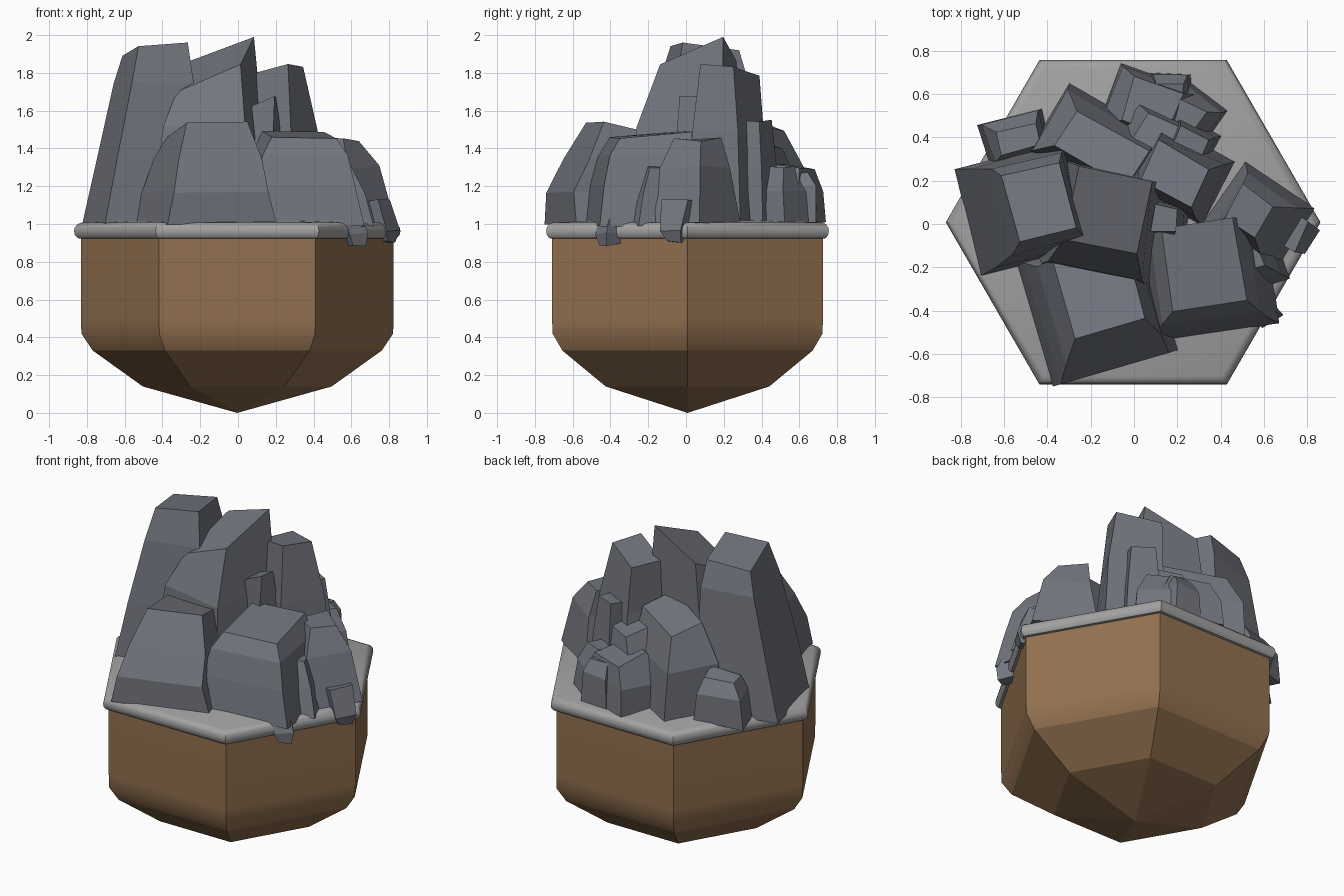
import bpy, bmesh, math, random
from mathutils import Vector, Matrix

if "Cube" in bpy.data.objects:
    bpy.data.objects.remove(bpy.data.objects["Cube"])

random.seed(4)


def material(name, rgb):
    m = bpy.data.materials.new(name)
    m.diffuse_color = (*rgb, 1)
    m.use_nodes = True
    m.node_tree.nodes["Principled BSDF"].inputs["Base Color"].default_value = m.diffuse_color
    return m


BROWN = material("earth", (0.29, 0.165, 0.08))
STONE = material("stone", (0.17, 0.18, 0.21))
GREY = material("rim_stone", (0.36, 0.36, 0.36))


def loft(name, rings, mat=None):
    """Skin a stack of rings; single-point rings become tips."""
    bm = bmesh.new()
    rows = [[bm.verts.new(p) for p in ring] for ring in rings]
    for a, b in zip(rows, rows[1:]):
        n = max(len(a), len(b))
        for i in range(n):
            quad = [a[i % len(a)], a[(i + 1) % len(a)], b[(i + 1) % len(b)], b[i % len(b)]]
            bm.faces.new(list(dict.fromkeys(quad)))
    for row in (rows[0], rows[-1]):
        if len(row) > 2:
            bm.faces.new(row)
    bmesh.ops.recalc_face_normals(bm, faces=bm.faces)
    me = bpy.data.meshes.new(name)
    bm.to_mesh(me)
    bm.free()
    ob = bpy.data.objects.new(name, me)
    bpy.context.collection.objects.link(ob)
    if mat:
        me.materials.append(mat)
    return ob


def hex_loft(name, profile, mat=None, flat_below=0):
    """Hexagonal solid from a (radius, z) profile, smoothed except at corners."""
    cx, cy = -0.004, 0.008
    rings = []
    for r, z in profile:
        n = 6 if r else 1
        rings.append([(cx + r * math.cos(math.tau * i / 6),
                       cy + r * math.sin(math.tau * i / 6), z) for i in range(n)])
    ob = loft(name, rings, mat)
    bpy.ops.object.select_all(action='DESELECT')
    ob.select_set(True)
    bpy.context.view_layer.objects.active = ob
    bpy.ops.object.shade_smooth_by_angle(angle=math.radians(40))
    for e in ob.data.edges:
        if all(ob.data.vertices[v].co.z < flat_below for v in e.vertices):
            e.use_edge_sharp = True


def rock(name, turn, sections, tilt=(0, 0), jitter=0.012):
    """Angular boulder: turned four-sided sections (x, y, z, width, depth), tilted top."""
    rot = Matrix.Rotation(math.radians(turn), 3, 'Z')
    rings = []
    for k, (x, y, z, w, d) in enumerate(sections):
        ring = []
        for sx, sy in ((-.5, -.5), (.5, -.5), (.5, .5), (-.5, .5)):
            u, v = sx * w, sy * d
            dz = u * tilt[0] + v * tilt[1] if k == len(sections) - 1 else 0
            noise = Vector([random.uniform(-jitter, jitter) for _ in range(3)])
            ring.append(Vector((x, y, z)) + rot @ Vector((u, v, dz)) + noise)
        rings.append(ring)
    loft(name, rings, STONE)


# Hexagonal earth body with pointed underside
hex_loft("earth_body", [(0, 0), (.50, .14), (.765, .33), (.825, .42), (.828, .5), (.828, .95)], BROWN, 0.35)

# Rounded stone rim and gently domed top
hex_loft("rim_slab", [(0, .93), (.82, .922), (.845, .925), (.86, .942), (.864, .962), (.86, .982),
                      (.845, 1.0), (.82, 1.008), (0, 1.04)], GREY)

# Tall rocks
rock("tall_left_rock", 14, [(-.52, .07, .99, .50, .50), (-.48, .08, 1.36, .43, .46),
                            (-.45, .10, 1.75, .34, .40), (-.44, .10, 1.93, .27, .31)], (.1, -.12), .008)
rock("center_peak", -12, [(-.13, .03, 1.0, .55, .58), (-.13, .01, 1.52, .44, .47),
                          (-.12, .06, 1.85, .34, .34)], (.4, .46), .006)
rock("tall_right_rock", -28, [(.21, .24, 1.0, .40, .34), (.21, .23, 1.5, .31, .27),
                              (.19, .23, 1.81, .27, .19)], (.15, -.05))
rock("inner_spur", -10, [(.14, .0, 1.0, .2, .2), (.14, .02, 1.45, .14, .14), (.14, .02, 1.65, .11, .11)], (.3, 0))

# Front rocks
rock("front_left_boulder", 16, [(-.17, -.38, 1.0, .60, .60), (-.17, -.39, 1.17, .53, .58),
                                (-.16, -.36, 1.34, .46, .46), (-.16, -.30, 1.5, .34, .38)], (0, -.22), .006)
rock("front_right_boulder", 9, [(.36, -.25, .99, .56, .51), (.33, -.24, 1.2, .51, .47),
                                (.32, -.22, 1.37, .45, .43), (.32, -.19, 1.475, .34, .38)], (0, .08), .008)

# Right side rocks and the pieces spilling over the rim
rock("right_boulder", -35, [(.57, .03, 1.0, .40, .36), (.56, .05, 1.3, .26, .26), (.53, .06, 1.45, .16, .17)])
rock("right_spike", 20, [(.58, -.2, .99, .24, .2), (.56, -.18, 1.15, .17, .15), (.54, -.16, 1.3, .08, .09)])
rock("front_spill", 30, [(.61, -.4, .89, .07, .1), (.61, -.4, .95, .09, .12), (.56, -.36, 1.08, .1, .14)])
rock("right_spill", -30, [(.785, -.06, .9, .04, .08), (.775, -.05, .97, .1, .12), (.72, -.02, 1.12, .12, .16)])

# Back rocks
rock("back_boulder", -30, [(-.18, .36, 1.0, .50, .36), (-.18, .36, 1.3, .46, .32),
                           (-.15, .34, 1.54, .38, .19)], (.1, -.3))
rock("back_column", -28, [(.27, .38, 1.0, .2, .18), (.26, .37, 1.3, .17, .15), (.26, .37, 1.54, .14, .12)])
rock("back_step", -25, [(.1, .42, 1.0, .34, .26), (.1, .42, 1.27, .28, .2), (.11, .41, 1.43, .18, .14)], (0, -.3))
rock("back_low_boulder", -20, [(.08, .51, 1.0, .42, .33), (.08, .52, 1.16, .38, .31),
                               (.08, .54, 1.30, .22, .2)], (0, -.15))
rock("back_right_chip", -35, [(.25, .49, 1.0, .26, .26), (.25, .49, 1.18, .22, .22), (.24, .49, 1.3, .13, .13)])
rock("back_edge_chip", 0, [(.17, .62, 1.0, .2, .16), (.17, .62, 1.2, .17, .13), (.17, .61, 1.27, .12, .08)])
rock("back_left_chip", 15, [(-.54, .38, 1.0, .3, .24), (-.54, .4, 1.17, .27, .17), (-.53, .39, 1.27, .2, .1)], (.1, -.2))
